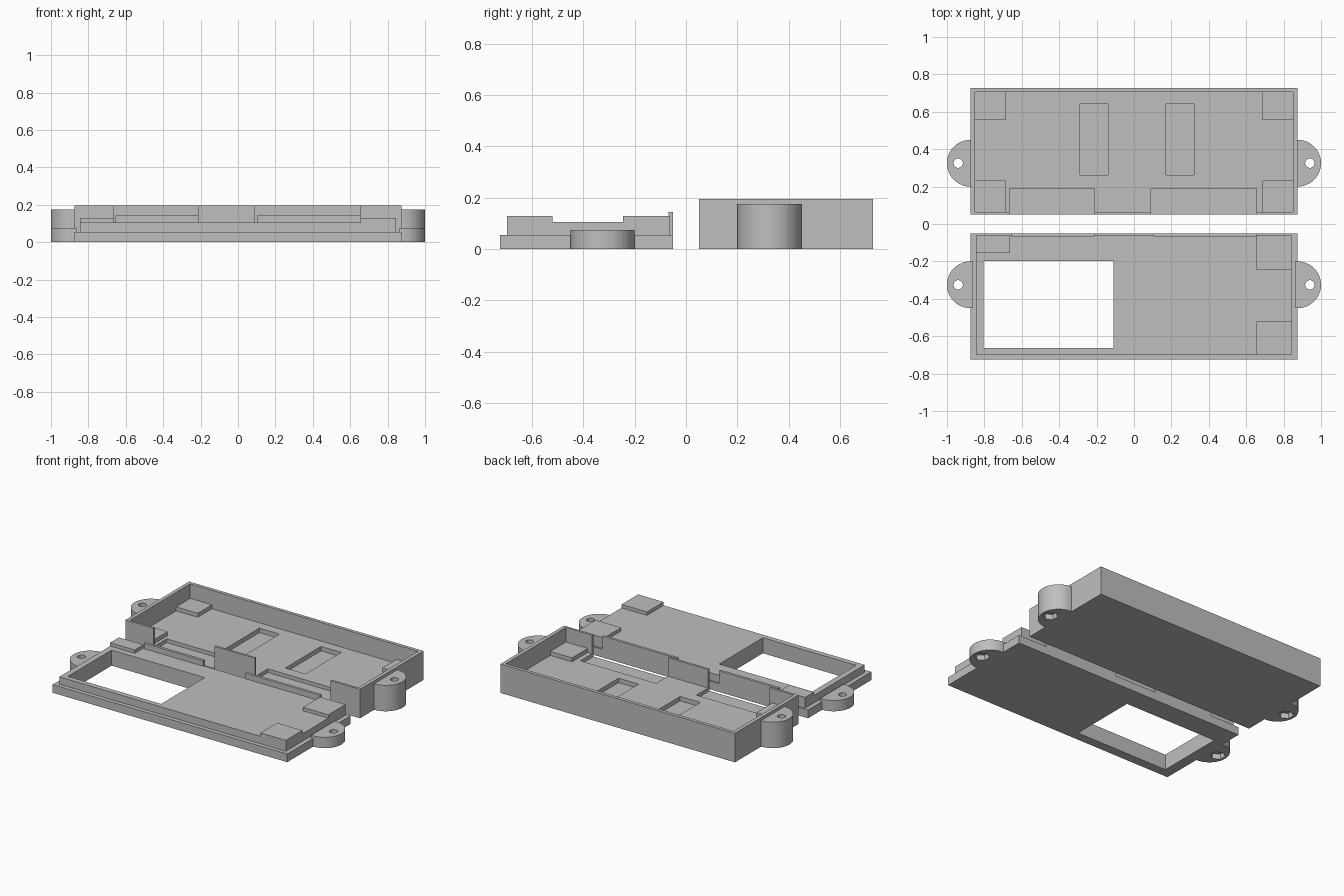
import bpy, bmesh, math
from mathutils import Matrix

if "Cube" in bpy.data.objects:
    bpy.data.objects.remove(bpy.data.objects["Cube"])

grey = bpy.data.materials.new("matte grey")
grey.diffuse_color = (0.52, 0.52, 0.52, 1)
grey.use_nodes = True
grey.node_tree.nodes["Principled BSDF"].inputs["Base Color"].default_value = grey.diffuse_color


def finish(name, bm):
    mesh = bpy.data.meshes.new(name)
    bmesh.ops.recalc_face_normals(bm, faces=bm.faces)
    bm.to_mesh(mesh)
    bm.free()
    mesh.materials.append(grey)
    obj = bpy.data.objects.new(name, mesh)
    bpy.context.collection.objects.link(obj)
    return obj


def box(name, x0, x1, y0, y1, z0, z1):
    bm = bmesh.new()
    bmesh.ops.create_cube(bm, size=1)
    for v in bm.verts:
        v.co = ((x0, x1)[v.co.x > 0], (y0, y1)[v.co.y > 0], (z0, z1)[v.co.z > 0])
    return finish(name, bm)


def rod(name, sides, r, centre, length, axis='Z'):
    bm = bmesh.new()
    bmesh.ops.create_cone(bm, cap_ends=True, segments=sides, radius1=r, radius2=r, depth=length)
    if axis == 'X':
        bm.transform(Matrix.Rotation(math.pi / 2, 4, 'Y'))
    bm.transform(Matrix.Translation(centre))
    return finish(name, bm)


def cut(obj, *cutters):
    for c in cutters:
        c.hide_render = True
        c.hide_viewport = True
        c.display_type = 'WIRE'
        m = obj.modifiers.new(c.name, 'BOOLEAN')
        m.operation, m.solver, m.object = 'DIFFERENCE', 'EXACT', c


def smooth(obj):
    bpy.ops.object.select_all(action='DESELECT')
    obj.select_set(True)
    bpy.context.view_layer.objects.active = obj
    bpy.ops.object.shade_smooth_by_angle(angle=math.radians(30))


def ear(name, side, y, h):
    # half-round screw lug with a through hole and a hexagonal nut pocket below
    bm = bmesh.new()
    pts = [(0.86, y - 0.125)]
    pts += [(0.875 + 0.125 * math.cos(a), y + 0.125 * math.sin(a))
            for a in (math.pi * (i / 24 - 0.5) for i in range(25))]
    pts.append((0.86, y + 0.125))
    face = bm.faces.new([bm.verts.new((side * px, py, 0)) for px, py in pts])
    top = bmesh.ops.extrude_face_region(bm, geom=[face])["geom"]
    for v in top:
        if isinstance(v, bmesh.types.BMVert):
            v.co.z = h
    obj = finish(name, bm)
    smooth(obj)
    cut(obj, rod(name + "_hole_cutter", 24, 0.025, (side * 0.94, y, 0.1), 0.5),
        rod(name + "_nut_cutter", 6, 0.047, (side * 0.94, y, 0), 0.07))


# screw lugs on both halves
for side, label in ((-1, "left"), (1, "right")):
    ear("case_lug_" + label, side, 0.325, 0.175)
    ear("lid_lug_" + label, side, -0.325, 0.073)

# open case with a hollow interior
FLOOR = 0.07
case = box("case_tray", -0.875, 0.875, 0.05, 0.728, 0, 0.195)
cut(case, box("interior_cutter", -0.85, 0.85, 0.065, 0.705, FLOOR, 0.4))
# connector openings through the front wall, sunk into the floor
for i, (x0, x1) in enumerate(((-0.665, -0.21), (0.09, 0.655))):
    cut(case, box(f"port_cutter_{i}", x0, x1, 0.0, 0.19, 0.045, 0.5))
# floor pockets
for i, x in enumerate((-0.29, 0.17)):
    cut(case, box(f"pocket_cutter_{i}", x, x + 0.15, 0.262, 0.642, 0.04, 0.3))
# corner supports
for side in (-1, 1):
    for y0, y1, label in ((0.063, 0.232, "front"), (0.555, 0.71, "back")):
        xs = sorted((side * 0.688, side * 0.855))
        box(f"case_support_{label}_{'left' if side < 0 else 'right'}",
            *xs, y0, y1, FLOOR - 0.02, FLOOR + 0.027)

# stepped lid: flange and raised plug
window = box("window_cutter", -0.805, -0.11, -0.662, -0.197, -0.2, 0.4)
notch = rod("cable_notch_cutter", 32, 0.11, (-0.89, -0.59, -0.062), 0.1, 'X')
flange = box("lid_flange", -0.875, 0.875, -0.725, -0.05, 0, 0.055)
plug = box("lid_plug", -0.845, 0.845, -0.697, -0.062, 0.05, 0.105)
cut(flange, window, notch)
cut(plug, window)

# raised lid supports
for name, x0, x1, y0, y1 in (("back_left", -0.845, -0.662, -0.155, -0.062),
                             ("back_right", 0.655, 0.845, -0.245, -0.062),
                             ("front_right", 0.655, 0.845, -0.697, -0.52)):
    box("lid_support_" + name, x0, x1, y0, y1, 0.1, 0.128)

# upright tabs that close the connector openings
for name, x0, x1 in (("left", -0.655, -0.212), ("right", 0.102, 0.658)):
    box("lid_tab_" + name, x0, x1, -0.068, -0.05, 0.05, 0.143)
